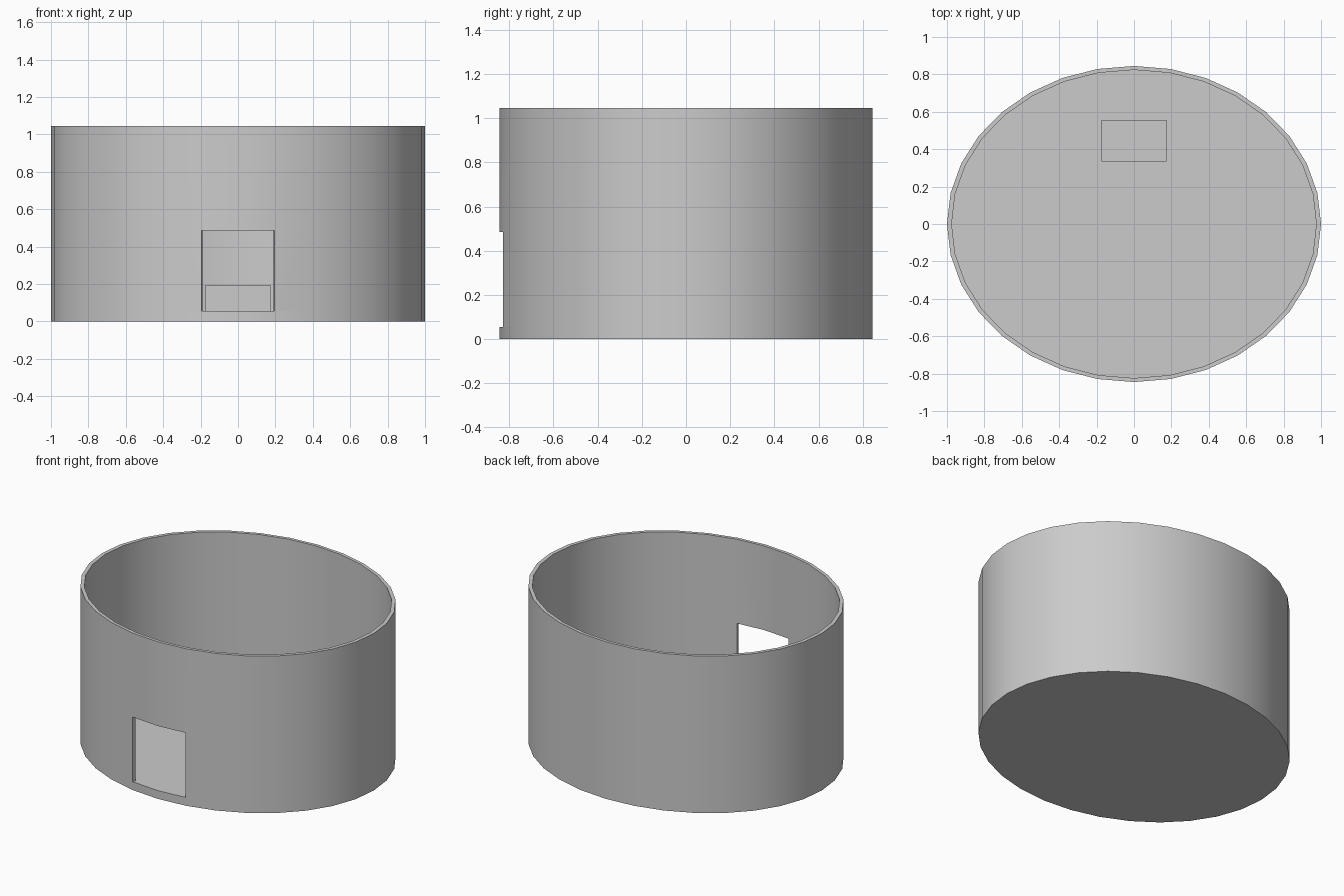
import bpy, bmesh, math

if "Cube" in bpy.data.objects:
    bpy.data.objects.remove(bpy.data.objects["Cube"])

RX, RY, SIDES = 1.0, 0.845, 32
FLOOR, DOOR_TOP, HEIGHT = 0.055, 0.485, 1.045
INNER = 0.975
FRONT = 3 * SIDES // 4  # column of the ring that faces -y


def finish(bm, name, smooth=False):
    bmesh.ops.recalc_face_normals(bm, faces=bm.faces[:])
    mesh = bpy.data.meshes.new(name)
    bm.to_mesh(mesh)
    bm.free()
    obj = bpy.data.objects.new(name, mesh)
    bpy.context.collection.objects.link(obj)
    if smooth:
        bpy.ops.object.select_all(action='DESELECT')
        obj.select_set(True)
        bpy.context.view_layer.objects.active = obj
        bpy.ops.object.shade_smooth_by_angle(angle=math.radians(30))
    return obj


def ring(bm, z):
    angles = [2 * math.pi * i / SIDES for i in range(SIDES)]
    return [bm.verts.new((RX * math.cos(a), RY * math.sin(a), z)) for a in angles]


# Oval floor slab
bm = bmesh.new()
low, high = ring(bm, 0), ring(bm, FLOOR)
bm.faces.new(low)
bm.faces.new(high)
for i in range(SIDES):
    j = (i + 1) % SIDES
    bm.faces.new((low[i], low[j], high[j], high[i]))
finish(bm, "floor", True)

# Oval wall, two segments left open at the front as a doorway
bm = bmesh.new()
rows = [ring(bm, z) for z in (FLOOR, DOOR_TOP, HEIGHT)]
for r in range(2):
    for i in range(SIDES):
        if r == 0 and i in (FRONT - 1, FRONT):
            continue
        j = (i + 1) % SIDES
        bm.faces.new((rows[r][i], rows[r][j], rows[r + 1][j], rows[r + 1][i]))
# Wall thickness: extrude the shell and draw the copy inward
new = bmesh.ops.extrude_face_region(bm, geom=bm.faces[:], use_keep_orig=True)
for v in new["geom"]:
    if isinstance(v, bmesh.types.BMVert):
        v.co.x *= INNER
        v.co.y *= INNER
# Drop the doorway's unused sill vertices
bmesh.ops.delete(bm, geom=[v for v in bm.verts if not v.link_faces], context='VERTS')
finish(bm, "wall", True)

# Low block standing on the floor near the back
bm = bmesh.new()
bmesh.ops.create_cube(bm, size=1)
bmesh.ops.scale(bm, vec=(0.35, 0.22, 0.14), verts=bm.verts[:])
bmesh.ops.translate(bm, vec=(0, 0.445, FLOOR + 0.07), verts=bm.verts[:])
finish(bm, "inner_block")
